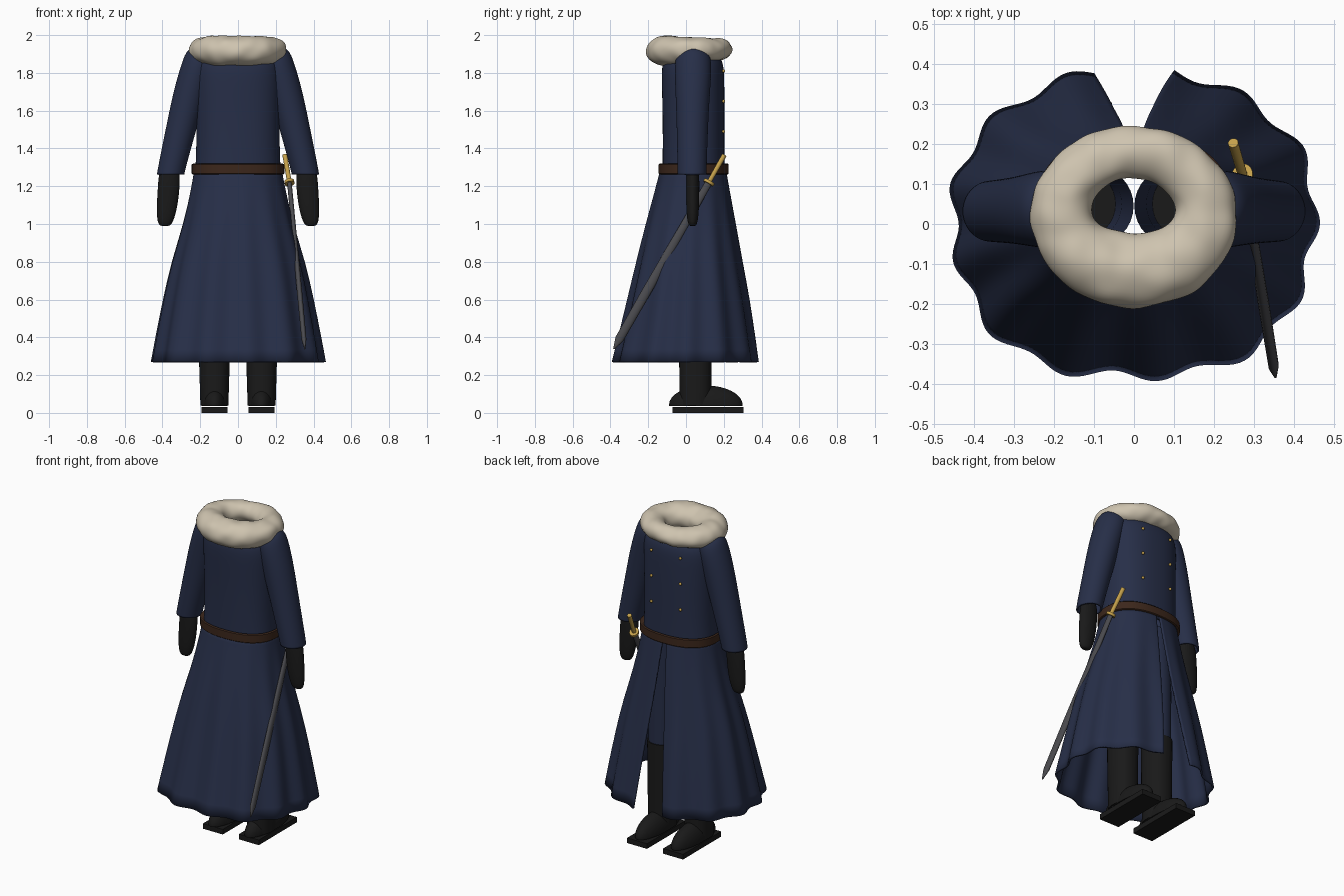
import bpy, bmesh, math
from mathutils import Vector, Matrix, noise

if "Cube" in bpy.data.objects:
    bpy.data.objects.remove(bpy.data.objects["Cube"])


def material(name, rgb):
    m = bpy.data.materials.new(name)
    m.diffuse_color = (*rgb, 1)
    m.use_nodes = True
    m.node_tree.nodes["Principled BSDF"].inputs["Base Color"].default_value = m.diffuse_color
    return m


NAVY = material("navy_cloth", (0.02, 0.028, 0.065))
BLACK = material("black_leather", (0.01, 0.01, 0.01))
BROWN = material("brown_leather", (0.045, 0.02, 0.011))
GOLD = material("brass", (0.55, 0.35, 0.07))
STEEL = material("dark_steel", (0.07, 0.07, 0.078))
FUR = material("cream_fur", (0.62, 0.55, 0.43))


def finish(name, bm, mat, subsurf=0, thick=0, matrix=None, angle=40):
    me = bpy.data.meshes.new(name)
    if matrix:
        bm.transform(matrix)
    bm.to_mesh(me)
    bm.free()
    me.shade_smooth()
    me.set_sharp_from_angle(angle=math.radians(angle))
    me.materials.append(mat)
    ob = bpy.data.objects.new(name, me)
    bpy.context.collection.objects.link(ob)
    if subsurf:
        s = ob.modifiers.new("subsurf", 'SUBSURF')
        s.levels = s.render_levels = subsurf
        s.boundary_smooth = 'PRESERVE_CORNERS'
    if thick:
        s = ob.modifiers.new("thickness", 'SOLIDIFY')
        s.thickness = thick
        s.offset = -1
    return ob


def loft(name, rings, mat, n=24, power=2.0, caps=(False, False), ripple=None, **kw):
    """Rings (cx, cy, z, rx, ry[, slit half angle, ripple size]) from bottom to top."""
    bm = bmesh.new()
    slit = len(rings[0]) > 5
    rows = []
    for cx, cy, z, rx, ry, *extra in rings:
        gap, amp = extra if slit else (0, 0)
        row = []
        for i in range(n + 1 if slit else n):
            a = math.pi / 2 + gap + (2 * math.pi - 2 * gap) * i / n
            c, s = math.cos(a), math.sin(a)
            k = (abs(c) ** power + abs(s) ** power) ** (-1 / power)
            w = amp * ripple(a) if ripple else 0
            row.append(bm.verts.new((cx + c * (rx * k + w), cy + s * (ry * k + w), z)))
        rows.append(row)
    for r0, r1 in zip(rows, rows[1:]):
        for i in range(n):
            j = (i + 1) % len(r0)
            bm.faces.new((r0[i], r0[j], r1[j], r1[i]))
    if caps[0]:
        bm.faces.new(rows[0][::-1])
    if caps[1]:
        bm.faces.new(rows[-1])
    return finish(name, bm, mat, **kw)


# Coat body, closing in to the neck
loft("coat_torso", [
    (0, 0.04, 1.26, 0.228, 0.165), (0, 0.04, 1.40, 0.220, 0.163),
    (0, 0.04, 1.60, 0.222, 0.164), (0, 0.037, 1.76, 0.228, 0.166),
    (0, 0.036, 1.85, 0.225, 0.164), (0, 0.036, 1.90, 0.195, 0.135),
    (0, 0.036, 1.925, 0.13, 0.095)],
    NAVY, n=32, power=2.4, subsurf=2, thick=0.012)

# Flared skirt with rippled folds, slit at +y
loft("coat_skirt", [
    (0, 0.000, 0.27, 0.452, 0.385, 0.22, 0.015),
    (0, 0.005, 0.40, 0.430, 0.358, 0.20, 0.013),
    (0, 0.012, 0.60, 0.392, 0.318, 0.17, 0.011),
    (0, 0.016, 0.80, 0.350, 0.276, 0.14, 0.008),
    (0, 0.024, 1.00, 0.288, 0.236, 0.11, 0.004),
    (0, 0.034, 1.20, 0.246, 0.192, 0.08, 0.001),
    (0, 0.038, 1.30, 0.230, 0.172, 0.05, 0)],
    NAVY, n=96, power=2.25, subsurf=1, thick=0.012,
    ripple=lambda a: math.cos(13 * a) + 0.3 * math.sin(5 * a))

# Belt
loft("belt", [(0, 0.04, 1.262, 0.238, 0.180), (0, 0.04, 1.268, 0.245, 0.186),
              (0, 0.04, 1.314, 0.245, 0.186), (0, 0.04, 1.320, 0.238, 0.180)],
     BROWN, n=64, power=2.35, thick=0.025)

# Fur collar: lumpy ring, thicker at the back
bm = bmesh.new()
NU, NV = 72, 24
grid = []
for i in range(NU):
    a = 2 * math.pi * i / NU
    c, s = math.cos(a), math.sin(a)
    row = []
    for j in range(NV):
        b = 2 * math.pi * j / NV
        r, rz = 0.079 - 0.014 * s, 0.068 - 0.012 * s
        p = Vector(((0.18 + r * math.cos(b)) * c,
                    0.031 + (0.149 + r * math.cos(b)) * s,
                    1.921 + 0.004 * s + rz * math.sin(b)))
        row.append(bm.verts.new(p * 1.0 + Vector((c * math.cos(b), s * math.cos(b), math.sin(b)))
                                * 0.008 * noise.noise(p * 16)))
    grid.append(row)
for i in range(NU):
    for j in range(NV):
        k, l = (i + 1) % NU, (j + 1) % NV
        bm.faces.new((grid[i][j], grid[k][j], grid[k][l], grid[i][l]))
finish("fur_collar", bm, FUR, subsurf=1, angle=180)

for side, x in (("left", -1), ("right", 1)):
    # Sleeve
    loft(side + "_sleeve", [
        (x * 0.357, 0.032, 1.262, 0.073, 0.077), (x * 0.350, 0.032, 1.30, 0.074, 0.078),
        (x * 0.290, 0.034, 1.55, 0.084, 0.084), (x * 0.245, 0.036, 1.73, 0.091, 0.094),
        (x * 0.203, 0.038, 1.87, 0.090, 0.101), (x * 0.195, 0.038, 1.915, 0.078, 0.075),
        (x * 0.195, 0.038, 1.938, 0.045, 0.035)],
        NAVY, caps=(False, True), subsurf=2, thick=0.01)
    # Gloved hand
    loft(side + "_glove", [
        (x * 0.387, 0.035, 0.988, 0.022, 0.015), (x * 0.386, 0.035, 1.003, 0.040, 0.026),
        (x * 0.378, 0.035, 1.07, 0.054, 0.034), (x * 0.367, 0.035, 1.18, 0.059, 0.036),
        (x * 0.360, 0.035, 1.33, 0.056, 0.036)],
        BLACK, caps=(True, True), subsurf=2)
    # Trouser leg and boot shaft
    loft(side + "_trouser_leg", [
        (x * 0.125, 0.05, 0.55, 0.078, 0.083), (x * 0.118, 0.05, 0.85, 0.087, 0.09),
        (x * 0.102, 0.045, 1.26, 0.101, 0.10)], NAVY, n=32)
    loft(side + "_boot_shaft", [
        (x * 0.125, 0.05, 0.04, 0.074, 0.084), (x * 0.125, 0.05, 0.27, 0.081, 0.086),
        (x * 0.125, 0.05, 0.57, 0.083, 0.088)], BLACK, n=32, power=2.3, caps=(True, True))
    # Boot foot: upper half of an ellipsoid
    bm = bmesh.new()
    bmesh.ops.create_uvsphere(bm, u_segments=32, v_segments=16, radius=1)
    cut = bmesh.ops.bisect_plane(bm, geom=bm.verts[:] + bm.edges[:] + bm.faces[:],
                                 plane_co=(0, 0, -0.05), plane_no=(0, 0, -1), clear_outer=True)
    bmesh.ops.holes_fill(bm, edges=[e for e in bm.edges if e.is_boundary])
    finish(side + "_boot_foot", bm, BLACK, matrix=Matrix.Translation((x * 0.124, 0.105, 0.042))
           @ Matrix.Diagonal((0.07, 0.195, 0.103, 1)))
    # Sole
    bm = bmesh.new()
    bmesh.ops.create_cube(bm, size=1)
    finish(side + "_boot_sole", bm, BLACK, matrix=Matrix.Translation((x * 0.124, 0.117, 0.016))
           @ Matrix.Diagonal((0.137, 0.375, 0.032, 1)))
    # Buttons
    for row, z in enumerate((1.49, 1.65, 1.81)):
        bm = bmesh.new()
        bmesh.ops.create_uvsphere(bm, u_segments=12, v_segments=8, radius=1)
        finish(f"{side}_button_{row}", bm, GOLD, matrix=Matrix.Translation((x * 0.1, 0.199, z))
               @ Matrix.Diagonal((0.009, 0.008, 0.009, 1)))

# Sword at the hip: local z runs from tip to hilt, local y across the blade
tip, guard, pommel = Vector((0.354, -0.383, 0.338)), Vector((0.272, 0.122, 1.222)), Vector((0.248, 0.203, 1.365))


def along(a, b):
    z = (b - a).normalized()
    x = (Vector((1, 0, 0)) - z * z.x).normalized()
    m = Matrix((x, z.cross(x), z)).transposed().to_4x4()
    m.translation = a
    return m


L = (guard - tip).length
loft("sword_blade", [(0, 0, 0, 0.003, 0.003), (0, 0, 0.06, 0.013, 0.023), (0, 0, 0.35, 0.014, 0.025),
                     (0, 0, L, 0.012, 0.019)],
     STEEL, n=16, caps=(True, True), matrix=along(tip, guard))
H = (pommel - guard).length
loft("sword_grip", [(0, 0, 0, 0.012, 0.012), (0, 0, H, 0.013, 0.013)],
     GOLD, n=16, caps=(True, True), matrix=along(guard, pommel))
loft("sword_guard", [(0, 0, -0.01, 0.026, 0.03), (0, 0, 0.006, 0.026, 0.03)],
     GOLD, n=20, caps=(True, True), matrix=along(guard, pommel))
